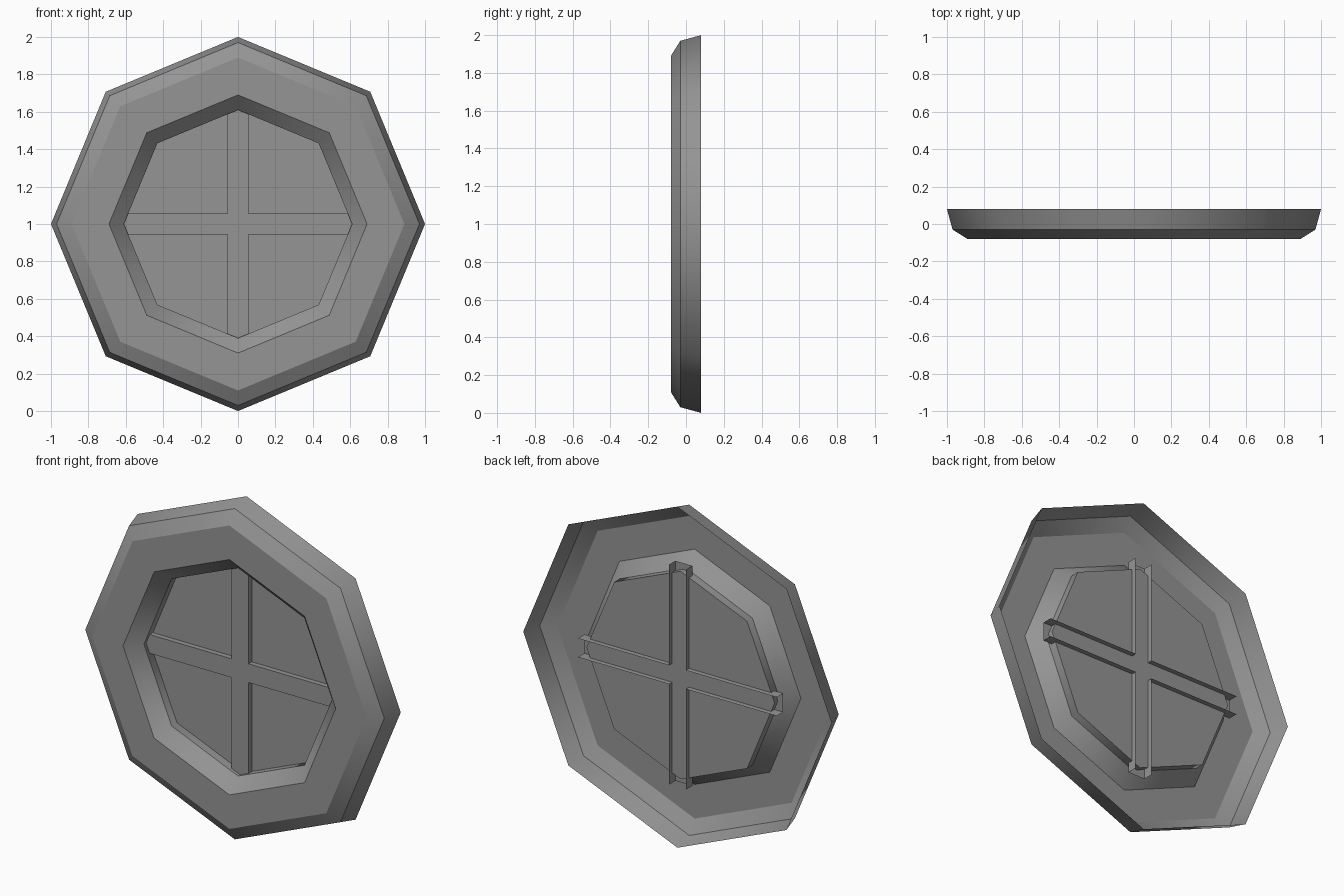
import bpy, bmesh, math

cube = bpy.data.objects.get("Cube")
if cube:
    bpy.data.objects.remove(cube)

SIDES = 8
CENTRE_Z = 1.0

grey = bpy.data.materials.new("plain_grey")
grey.use_nodes = True
colour = (0.3, 0.3, 0.3, 1)
grey.diffuse_color = colour
grey.node_tree.nodes["Principled BSDF"].inputs["Base Color"].default_value = colour


def finish(name, bm):
    mesh = bpy.data.meshes.new(name)
    bm.to_mesh(mesh)
    bm.free()
    mesh.materials.append(grey)
    obj = bpy.data.objects.new(name, mesh)
    obj.location.z = CENTRE_Z
    bpy.context.collection.objects.link(obj)
    return obj


def ring(bm, radius, y):
    angles = [math.tau * i / SIDES for i in range(SIDES)]
    return [bm.verts.new((radius * math.cos(a), y, radius * math.sin(a))) for a in angles]


# Octagonal frame: an open-backed moulding swept round the window
profile = [(1.0, 0.08), (0.97, -0.03), (0.89, -0.08),
           (0.69, -0.08), (0.61, 0.0), (0.61, 0.05)]
bm = bmesh.new()
rings = [ring(bm, r, y) for r, y in profile]
for outer, inner in zip(rings, rings[1:]):
    for i in range(SIDES):
        j = (i + 1) % SIDES
        face = bm.faces.new((outer[i], inner[i], inner[j], outer[j]))
        face.smooth = True
# Keep the moulding steps crisp while the corners blend
for loop in rings:
    for i in range(SIDES):
        bm.edges.get((loop[i], loop[(i + 1) % SIDES])).smooth = False
finish("window_frame", bm)

# Flat pane set into the frame
bm = bmesh.new()
bm.faces.new(ring(bm, 0.61, 0.05))
finish("window_pane", bm)

# Cross-shaped glazing bars: front face with walls running back, open ends
HALF, REACH, FRONT, BACK = 0.055, 0.645, 0.02, 0.08
bm = bmesh.new()
outline = []
for k in range(4):
    c, s = round(math.cos(k * math.pi / 2)), round(math.sin(k * math.pi / 2))
    for u, v in ((REACH, -HALF), (REACH, HALF), (HALF, HALF)):
        outline.append((c * u - s * v, s * u + c * v))
front = [bm.verts.new((x, FRONT, z)) for x, z in outline]
back = [bm.verts.new((x, BACK, z)) for x, z in outline]
inner = [front[i] for i in (2, 5, 8, 11)]
bm.faces.new(inner)
for k in range(4):
    a = 3 * k
    bm.faces.new((front[a - 1], front[a], front[a + 1], front[a + 2]))
    for i, j in ((a - 1, a), (a + 1, a + 2)):
        bm.faces.new((front[i], back[i], back[j], front[j]))
bmesh.ops.recalc_face_normals(bm, faces=bm.faces)
if inner[0].link_faces[0].normal.y > 0:
    bmesh.ops.reverse_faces(bm, faces=bm.faces)
finish("glazing_bars", bm)
